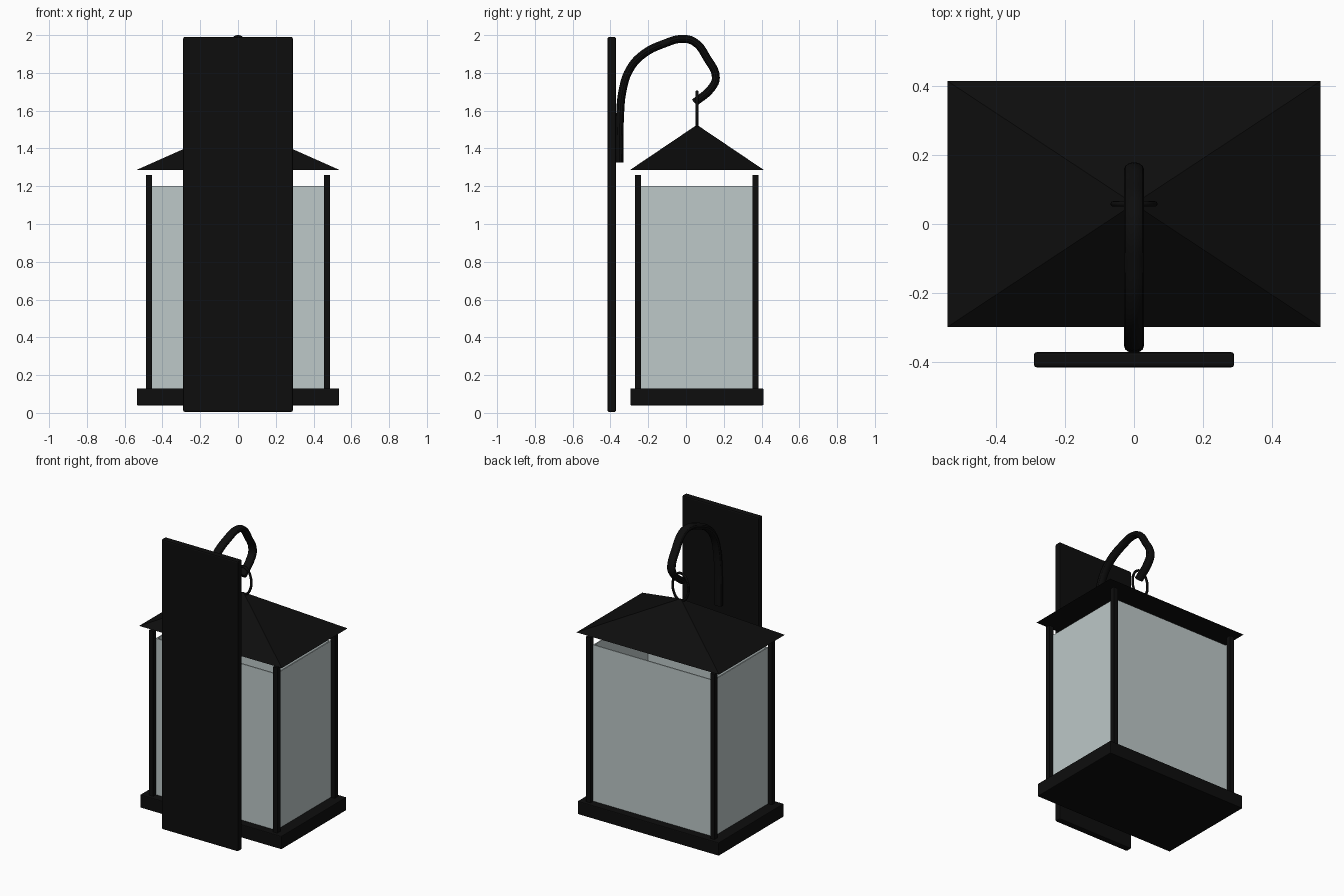
import bpy, bmesh
from math import pi, sin, cos

cube = bpy.data.objects.get("Cube")
if cube:
    bpy.data.objects.remove(cube, do_unlink=True)


def material(name, rgb, rough):
    m = bpy.data.materials.new(name)
    m.use_nodes = True
    m.diffuse_color = (*rgb, 1)
    shader = m.node_tree.nodes["Principled BSDF"]
    shader.inputs["Base Color"].default_value = (*rgb, 1)
    shader.inputs["Roughness"].default_value = rough
    return m


black = material("black metal", (0.004, 0.004, 0.004), 0.6)
frost = material("frosted glass", (0.51, 0.58, 0.58), 0.5)

CY = 0.058  # lantern centre in y


def add_mesh(name, bm, mat):
    bmesh.ops.recalc_face_normals(bm, faces=bm.faces)
    me = bpy.data.meshes.new(name)
    bm.to_mesh(me)
    bm.free()
    me.materials.append(mat)
    ob = bpy.data.objects.new(name, me)
    bpy.context.collection.objects.link(ob)
    return ob


def box(name, x, y, z, mat=black, bevel=0.0):
    """Box from (min, max) pairs, with optional rounded edges."""
    bm = bmesh.new()
    bmesh.ops.create_cube(bm, size=1)
    for v in bm.verts:
        v.co = [(a + b) / 2 + c * (b - a) for (a, b), c in zip((x, y, z), v.co)]
    ob = add_mesh(name, bm, mat)
    if bevel:
        mod = ob.modifiers.new("rounded edges", 'BEVEL')
        mod.width = bevel
        mod.segments = 2
    return ob


def tube(name, points, radius, cyclic=False, widen=1.0):
    """Round rod through points, widened along x."""
    cu = bpy.data.curves.new(name, 'CURVE')
    cu.dimensions = '3D'
    cu.bevel_depth = radius
    cu.bevel_resolution = 4
    cu.resolution_u = 6
    cu.use_fill_caps = True
    sp = cu.splines.new('BEZIER')
    sp.bezier_points.add(len(points) - 1)
    for bp, p in zip(sp.bezier_points, points):
        bp.co = p
        bp.handle_left_type = bp.handle_right_type = 'AUTO'
    sp.use_cyclic_u = cyclic
    cu.materials.append(black)
    ob = bpy.data.objects.new(name, cu)
    bpy.context.collection.objects.link(ob)
    ob.scale.x = widen
    bpy.ops.object.select_all(action='DESELECT')
    ob.select_set(True)
    bpy.context.view_layer.objects.active = ob
    bpy.ops.object.convert(target='MESH')
    bpy.ops.object.shade_smooth_by_angle()


# Wall plate and lantern base
box("wall_plate", (-0.29, 0.29), (-0.415, -0.371), (0.005, 1.99), bevel=0.008)
box("lantern_base", (-0.535, 0.535), (CY - 0.352, CY + 0.352), (0.04, 0.13), bevel=0.005)

# Corner posts
for sx, side in ((-1, "right"), (1, "left")):
    for sy, end in ((-1, "front"), (1, "back")):
        x, y = sx * 0.47, CY + sy * 0.311
        box(f"post_{end}_{side}", (x - 0.016, x + 0.016), (y - 0.016, y + 0.016), (0.12, 1.26))

# Four glass panes, open at the top
GX, GY, T = 0.456, 0.297, 0.008
for s, side, end in ((-1, "right", "front"), (1, "left", "back")):
    xs = sorted((s * GX, s * (GX - T)))
    ys = sorted((CY + s * GY, CY + s * (GY - T)))
    box(f"glass_{side}", xs, (CY - GY, CY + GY), (0.125, 1.2), frost)
    box(f"glass_{end}", (-GX + T, GX - T), ys, (0.125, 1.2), frost)

# Pyramid roof
bm = bmesh.new()
eaves = [bm.verts.new((x * 0.54, CY + y * 0.356, 1.285))
         for x, y in ((-1, -1), (1, -1), (1, 1), (-1, 1))]
apex = bm.verts.new((0, CY, 1.525))
bm.faces.new(eaves)
for i in range(4):
    bm.faces.new((eaves[i], eaves[(i + 1) % 4], apex))
add_mesh("roof", bm, black)

# Hanging ring
tube("hanging_ring",
     [(0.06 * cos(a * pi / 6), CY, 1.605 + 0.094 * sin(a * pi / 6)) for a in range(12)],
     0.008, cyclic=True)

# Curved hook arm, listed as (y, z)
arm = [(-0.353, 1.325), (-0.35, 1.55), (-0.335, 1.71), (-0.30, 1.815), (-0.233, 1.894),
       (-0.115, 1.955), (-0.01, 1.98), (0.05, 1.96), (0.11, 1.88), (0.158, 1.775),
       (0.135, 1.72), (0.045, 1.642)]
tube("hook_arm", [(0, y, z) for y, z in arm], 0.021, widen=1.38)
